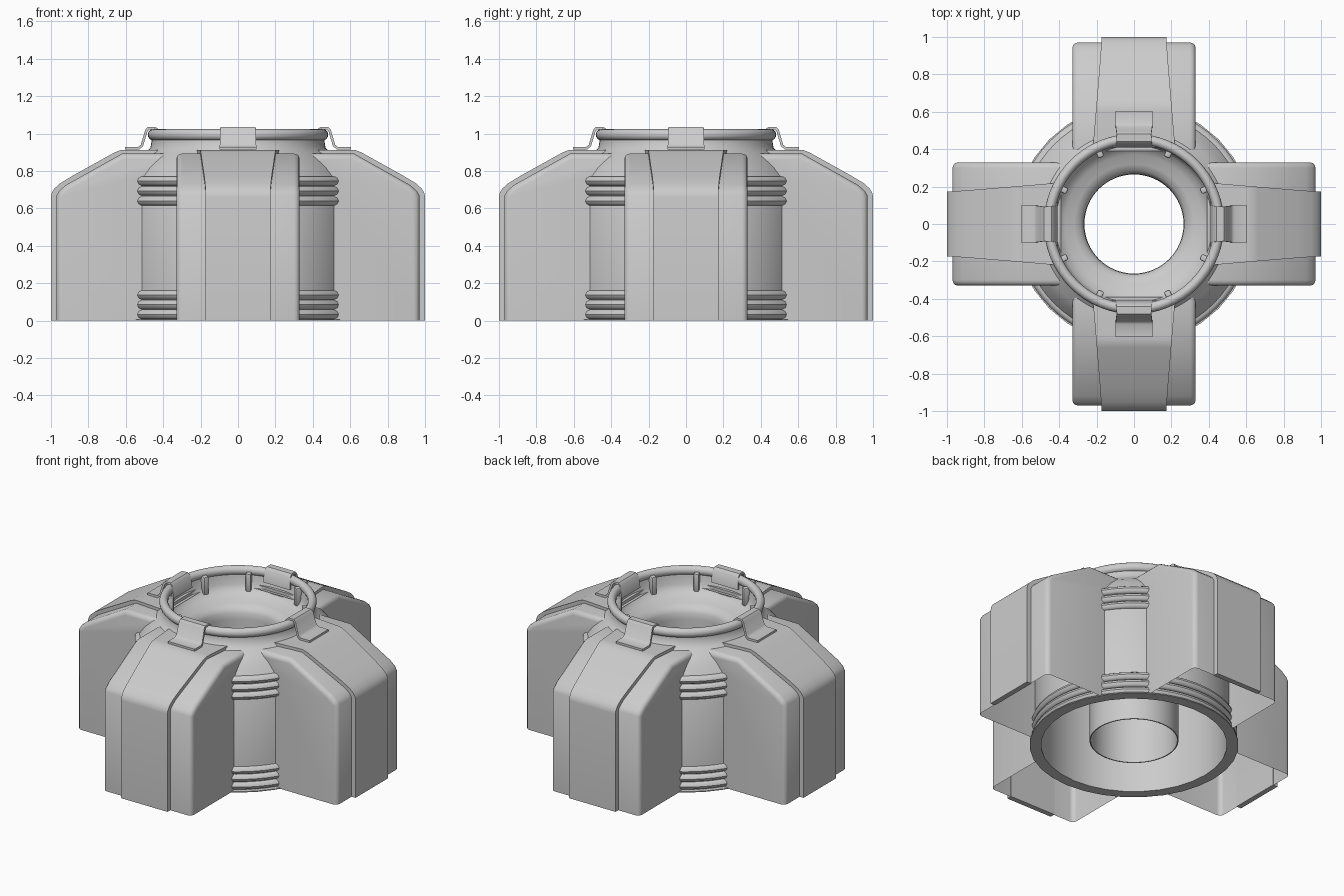
import bpy, bmesh
from math import sin, cos, pi, radians

if "Cube" in bpy.data.objects:
    bpy.data.objects.remove(bpy.data.objects["Cube"])


def make_object(name, mesh, turn=0.0, thick=None):
    ob = bpy.data.objects.new(name, mesh)
    bpy.context.collection.objects.link(ob)
    ob.rotation_euler.z = turn
    bpy.ops.object.select_all(action='DESELECT')
    ob.select_set(True)
    bpy.context.view_layer.objects.active = ob
    if thick:
        m = ob.modifiers.new("thickness", 'SOLIDIFY')
        m.thickness = thick
        m.offset = -1
        m.use_even_offset = True
        bpy.ops.object.modifier_apply(modifier=m.name)
    bpy.ops.object.shade_smooth_by_angle(angle=radians(40))
    return ob


def to_mesh(name, bm):
    bmesh.ops.recalc_face_normals(bm, faces=bm.faces)
    me = bpy.data.meshes.new(name)
    bm.to_mesh(me)
    bm.free()
    return me


def lathe(name, profile, n=64):
    """Closed (radius, z) profile spun around z."""
    bm = bmesh.new()
    rings = [[bm.verts.new((r * cos(2 * pi * i / n), r * sin(2 * pi * i / n), z))
              for r, z in profile] for i in range(n)]
    for i in range(n):
        a, b = rings[i], rings[(i + 1) % n]
        for j in range(len(profile)):
            k = (j + 1) % len(profile)
            bm.faces.new((a[j], b[j], b[k], a[k]))
    return make_object(name, to_mesh(name, bm))


def strip(name, path):
    """Bent sheet following (r, z, half width) points."""
    bm = bmesh.new()
    rows = [[bm.verts.new((r, -w, z)), bm.verts.new((r, w, z))] for r, z, w in path]
    for a, b in zip(rows, rows[1:]):
        bm.faces.new((a[0], a[1], b[1], b[0]))
    me = bpy.data.meshes.new(name)
    bm.to_mesh(me)
    bm.free()
    return me


def around(name, mesh, turns, thick=None):
    for i, t in enumerate(turns):
        make_object(f"{name}_{i + 1}", mesh.copy(), t, thick)


quarters = [k * pi / 2 for k in range(4)]

# central body: outer wall, shoulder, neck, dished mouth, inner tube, hollow below
lathe("body", [
    (0.57, 0.0), (0.61, 0.0), (0.61, 0.76), (0.60, 0.775), (0.57, 0.825),
    (0.53, 0.87), (0.49, 0.90), (0.468, 0.925), (0.462, 0.96), (0.46, 1.0),
    (0.445, 1.0), (0.435, 0.96), (0.43, 0.91), (0.41, 0.875), (0.37, 0.85),
    (0.32, 0.835), (0.285, 0.82), (0.268, 0.79), (0.265, 0.75), (0.265, 0.03),
    (0.272, 0.03), (0.272, 0.76), (0.57, 0.76)])

# rounded lip on the neck
lathe("mouth_lip", [(0.455 + 0.027 * cos(a * pi / 8), 0.994 + 0.03 * sin(a * pi / 8))
                    for a in range(16)])

# three ribs low and three ribs high
for i, z in enumerate((0.033, 0.085, 0.137, 0.64, 0.693, 0.746)):
    lathe(f"rib_{i + 1}", [(0.595, z - 0.026), (0.612, z - 0.025), (0.626, z - 0.016),
                           (0.632, z), (0.626, z + 0.016), (0.612, z + 0.025),
                           (0.595, z + 0.026)])

# thin flange at the foot
lathe("base_flange", [(0.57, 0.0), (0.64, 0.0), (0.64, 0.006), (0.57, 0.006)], 32)

# four hollow buttresses, open below, with softened outer edges
bm = bmesh.new()
side = [(0.49, 0), (0.97, 0), (0.97, 0.67), (0.955, 0.695), (0.92, 0.725),
        (0.62, 0.893), (0.39, 0.893), (0.40, 0.86), (0.49, 0.78)]
left = [bm.verts.new((r, -0.33, z)) for r, z in side]
right = [bm.verts.new((r, 0.33, z)) for r, z in side]
bm.faces.new(left)
bm.faces.new(right[::-1])
for j in range(1, 6):
    bm.faces.new((left[j], right[j], right[j + 1], left[j + 1]))
soft = [e for e in bm.edges for s in (left, right)
        if any(e.verts[0] in s[j:j + 2] and e.verts[1] in s[j:j + 2]
               for j in range(1, 6))]
bmesh.ops.bevel(bm, geom=soft, offset=0.03, segments=3, profile=0.5, affect='EDGES')
around("buttress", to_mesh("buttress", bm), quarters)

# raised cover plate down each buttress, flaring at the top
around("cover_plate", strip("cover_plate", [
    (1.0, 0, 0.173), (1.0, 0.66, 0.173), (0.997, 0.68, 0.173), (0.983, 0.705, 0.174),
    (0.95, 0.735, 0.176), (0.88, 0.777, 0.181), (0.66, 0.899, 0.199),
    (0.63, 0.911, 0.201), (0.60, 0.913, 0.204), (0.41, 0.913, 0.22)]), quarters, 0.035)

# clips hooking over the lip onto each cover plate
around("clip", strip("clip", [
    (0.605, 0.928, 0.10), (0.535, 0.928, 0.10), (0.52, 0.94, 0.097), (0.496, 1.02, 0.094),
    (0.482, 1.036, 0.092), (0.44, 1.036, 0.093), (0.422, 1.02, 0.097),
    (0.41, 0.94, 0.10)]), quarters, 0.014)

# small upright tabs inside the mouth
bm = bmesh.new()
bmesh.ops.create_cube(bm, size=1)
for v in bm.verts:
    v.co.x = 0.422 + 0.05 * v.co.x
    v.co.y *= 0.034
    v.co.z = 0.935 + 0.12 * v.co.z
bmesh.ops.bevel(bm, geom=bm.edges[:], offset=0.008, segments=2, profile=0.5, affect='EDGES')
around("mouth_tab", to_mesh("mouth_tab", bm),
       [q + radians(a) for q in quarters for a in (26, 64)])
